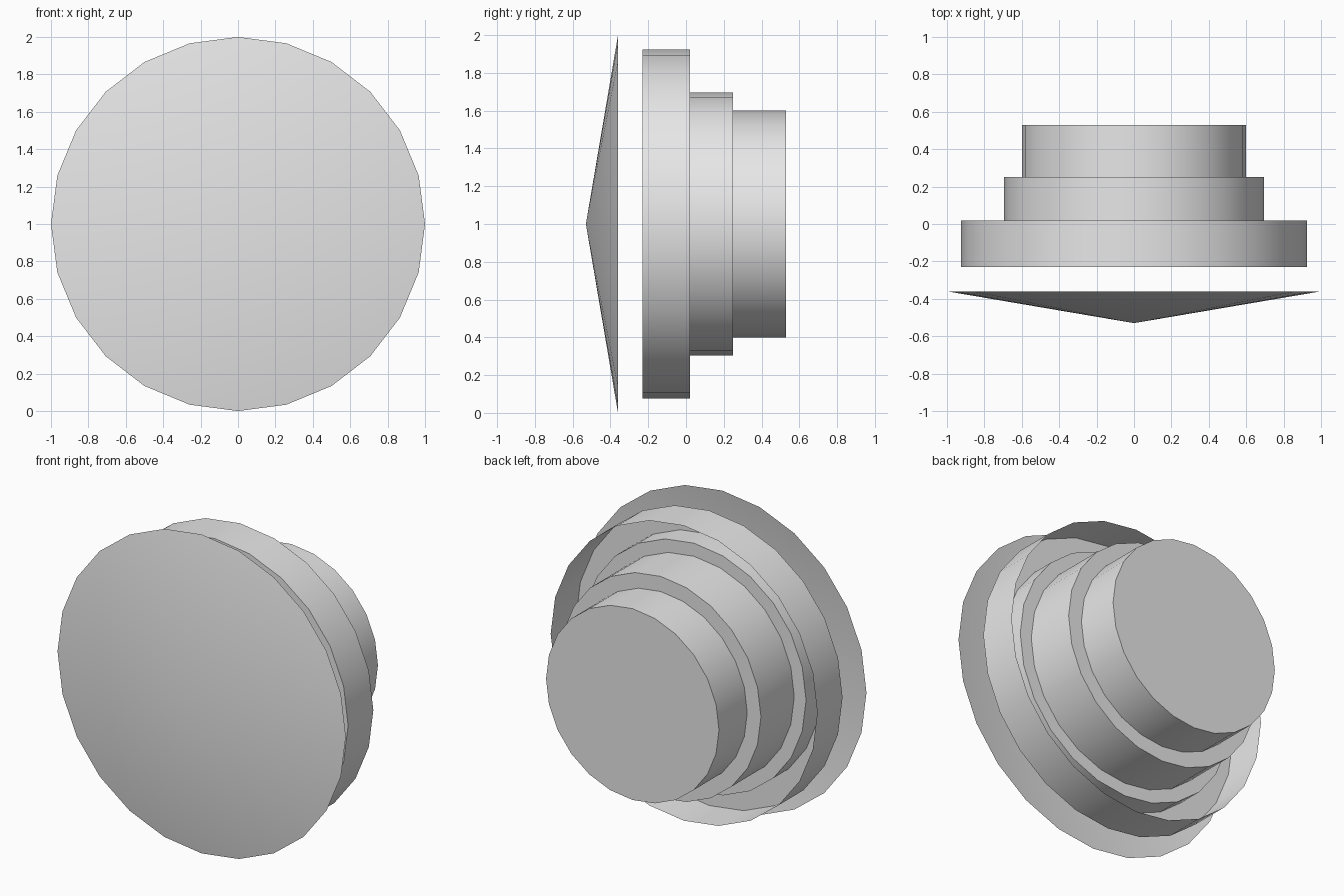
import bpy
import bmesh
from math import cos, sin, tau, radians

SIDES = 24
AXIS_HEIGHT = 1.0

cube = bpy.data.objects.get("Cube")
if cube:
    bpy.data.objects.remove(cube, do_unlink=True)

grey = bpy.data.materials.new("plain grey")
grey.use_nodes = True
grey.diffuse_color = (0.8, 0.8, 0.8, 1)
grey.node_tree.nodes["Principled BSDF"].inputs["Base Color"].default_value = (0.8, 0.8, 0.8, 1)


def lathe(name, profile):
    """Turn (radius, y) points, listed front to back, around the y axis."""
    bm = bmesh.new()
    rings = []
    for radius, y in profile:
        if radius == 0:
            rings.append([bm.verts.new((0, y, 0))] * SIDES)
        else:
            rings.append([bm.verts.new((radius * cos(tau * i / SIDES), y,
                                        radius * sin(tau * i / SIDES)))
                          for i in range(SIDES)])
    for front, back in zip(rings, rings[1:]):
        for i in range(SIDES):
            j = (i + 1) % SIDES
            corners = [front[i], front[j], back[j], back[i]]
            bm.faces.new(list(dict.fromkeys(corners)))
    mesh = bpy.data.meshes.new(name)
    bm.to_mesh(mesh)
    bm.free()
    mesh.materials.append(grey)
    obj = bpy.data.objects.new(name, mesh)
    obj.location.z = AXIS_HEIGHT
    bpy.context.collection.objects.link(obj)
    bpy.ops.object.select_all(action='DESELECT')
    obj.select_set(True)
    bpy.context.view_layer.objects.active = obj
    bpy.ops.object.shade_smooth_by_angle(angle=radians(30))
    return obj


# Shallow cone floating in front, open behind
lathe("front_cone", [(0, -0.53), (1.0, -0.36)])

# Wide cup with a closed front and open back
lathe("outer_cup", [(0, -0.23), (0.925, -0.23), (0.925, 0.02)])

# Three steps rising from inside the cup
lathe("stepped_body", [(0.777, -0.23), (0.777, -0.08), (0.695, -0.08),
                       (0.695, 0.25), (0.6, 0.25), (0.6, 0.53), (0, 0.53)])
